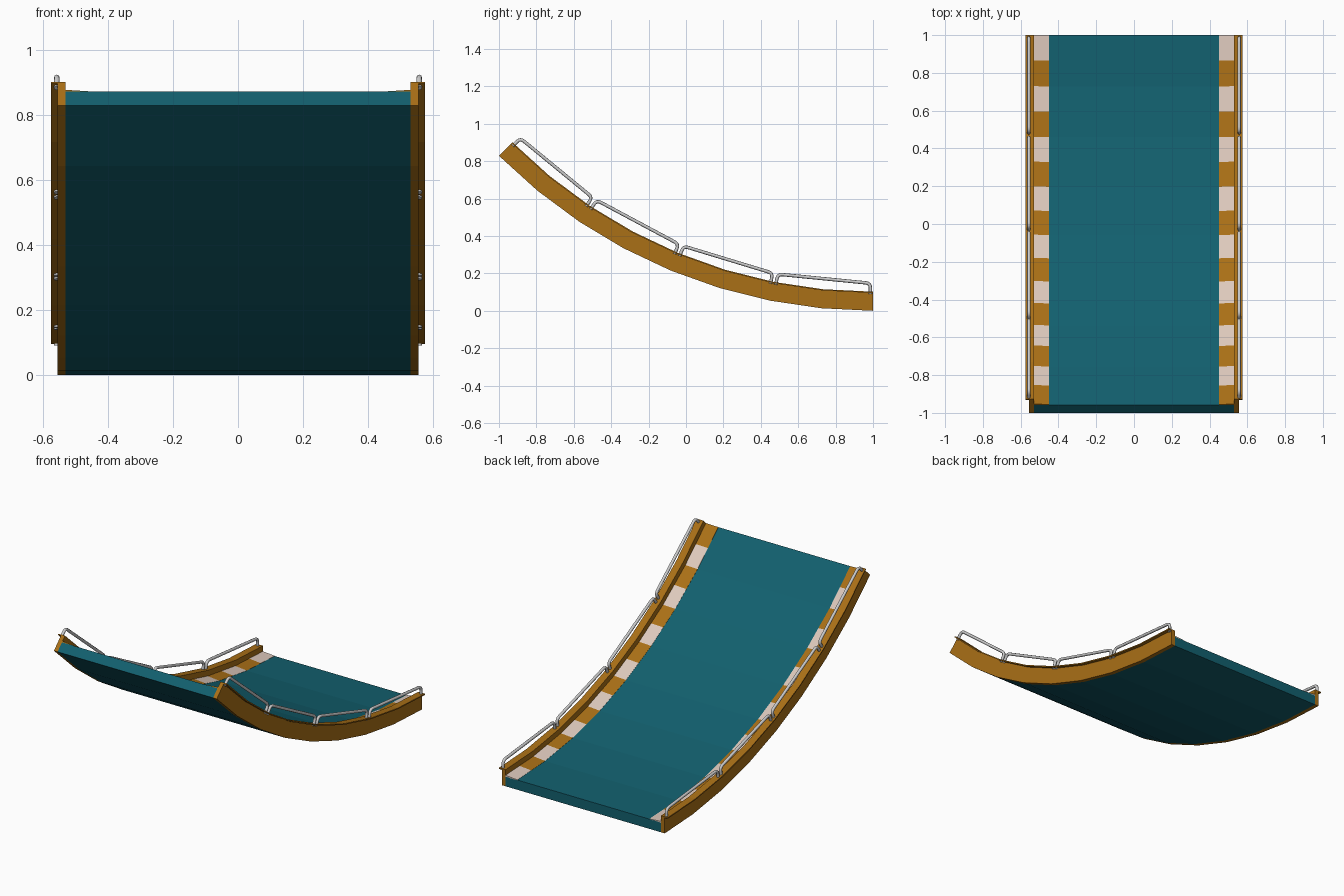
import bpy, bmesh
from math import sin, cos, radians
from mathutils import Vector

if "Cube" in bpy.data.objects:
    bpy.data.objects.remove(bpy.data.objects["Cube"])

R, N, STEP = 2.828, 8, radians(45 / 8)   # arc radius, segments, step angle


def polar(a, h):
    """Side-plane point at arc angle a and height h above the underside."""
    return Vector((0, 1 - (R - h) * sin(a), R - (R - h) * cos(a)))


def faceted(t, h):
    """Point on the faceted arc; t is counted in segments."""
    i = min(int(t), N - 1)
    return polar(i * STEP, h).lerp(polar((i + 1) * STEP, h), t - i)


def material(name, rgb):
    m = bpy.data.materials.new(name)
    m.diffuse_color = (*rgb, 1)
    m.use_nodes = True
    m.node_tree.nodes["Principled BSDF"].inputs["Base Color"].default_value = m.diffuse_color
    return m


TEAL = material("teal", (0.006, 0.115, 0.155))
ORANGE = material("orange", (0.40, 0.16, 0.008))
WHITE = material("off_white", (0.72, 0.58, 0.50))


def sweep(name, section, spans, mat):
    """Sweep an (x, height) section along each list of arc stations."""
    bm = bmesh.new()
    for ts in spans:
        rings = [[bm.verts.new(faceted(t, h) + Vector((x, 0, 0))) for x, h in section]
                 for t in ts]
        n = len(section)
        for a, b in zip(rings, rings[1:]):
            for k in range(n):
                bm.faces.new((a[k], a[(k + 1) % n], b[(k + 1) % n], b[k]))
        bm.faces.new(rings[0])
        bm.faces.new(rings[-1][::-1])
    bmesh.ops.recalc_face_normals(bm, faces=bm.faces[:])
    me = bpy.data.meshes.new(name)
    bm.to_mesh(me)
    bm.free()
    me.materials.append(mat)
    ob = bpy.data.objects.new(name, me)
    bpy.context.collection.objects.link(ob)
    return ob


def handrail(name, x, a0, a1):
    """Bent tube: two legs with rounded corners joined by a straight bar."""
    foot0, foot1 = polar(a0, 0.09), polar(a1, 0.09)
    top0, top1 = polar(a0, 0.147), polar(a1, 0.147)
    pts = [foot0]
    for prev, corner, nxt in ((foot0, top0, top1), (top0, top1, foot1)):
        p = corner + (prev - corner).normalized() * 0.025
        q = corner + (nxt - corner).normalized() * 0.025
        for k in range(5):
            t = k / 4
            pts.append(p * (1 - t) ** 2 + corner * 2 * t * (1 - t) + q * t * t)
    pts.append(foot1)
    cu = bpy.data.curves.new(name, 'CURVE')
    cu.dimensions = '3D'
    cu.bevel_depth = 0.009
    cu.bevel_resolution = 2
    cu.use_fill_caps = True
    sp = cu.splines.new('POLY')
    sp.points.add(len(pts) - 1)
    for s, p in zip(sp.points, pts):
        s.co = (x, p.y, p.z, 1)
    sp.use_smooth = True
    bpy.context.collection.objects.link(bpy.data.objects.new(name, cu))


full = [list(range(N + 1))]

# Curved deck
sweep("deck", [(-0.53, 0), (0.53, 0), (0.53, 0.06), (-0.53, 0.06)], full, TEAL)

for side, s in (("left", -1), ("right", 1)):
    # Side beam with a thin outward lip along its top
    beam = [(0.53, 0), (0.555, 0), (0.555, 0.095), (0.575, 0.095),
            (0.575, 0.102), (0.53, 0.102)]
    sweep(f"{side}_side_beam", [(s * x, h) for x, h in beam], full, ORANGE)

    # Alternating coloured edge tiles, slightly raised towards the beam
    tile = [(0.45, 0.058), (0.53, 0.058), (0.53, 0.068), (0.45, 0.061)]
    tile = [(s * x, h) for x, h in tile]
    for label, first, mat in (("white", 0, WHITE), ("orange", 1, ORANGE)):
        spans = [(k / 2, (k + 1) / 2) for k in range(first, 2 * N, 2)]
        sweep(f"{side}_{label}_edge_tiles", tile, spans, mat)

    # Four tube handrails
    for i in range(4):
        gap = radians(0.3)
        handrail(f"{side}_handrail_{i + 1}", s * 0.557,
                 2 * i * STEP + gap, 2 * (i + 1) * STEP - gap)
